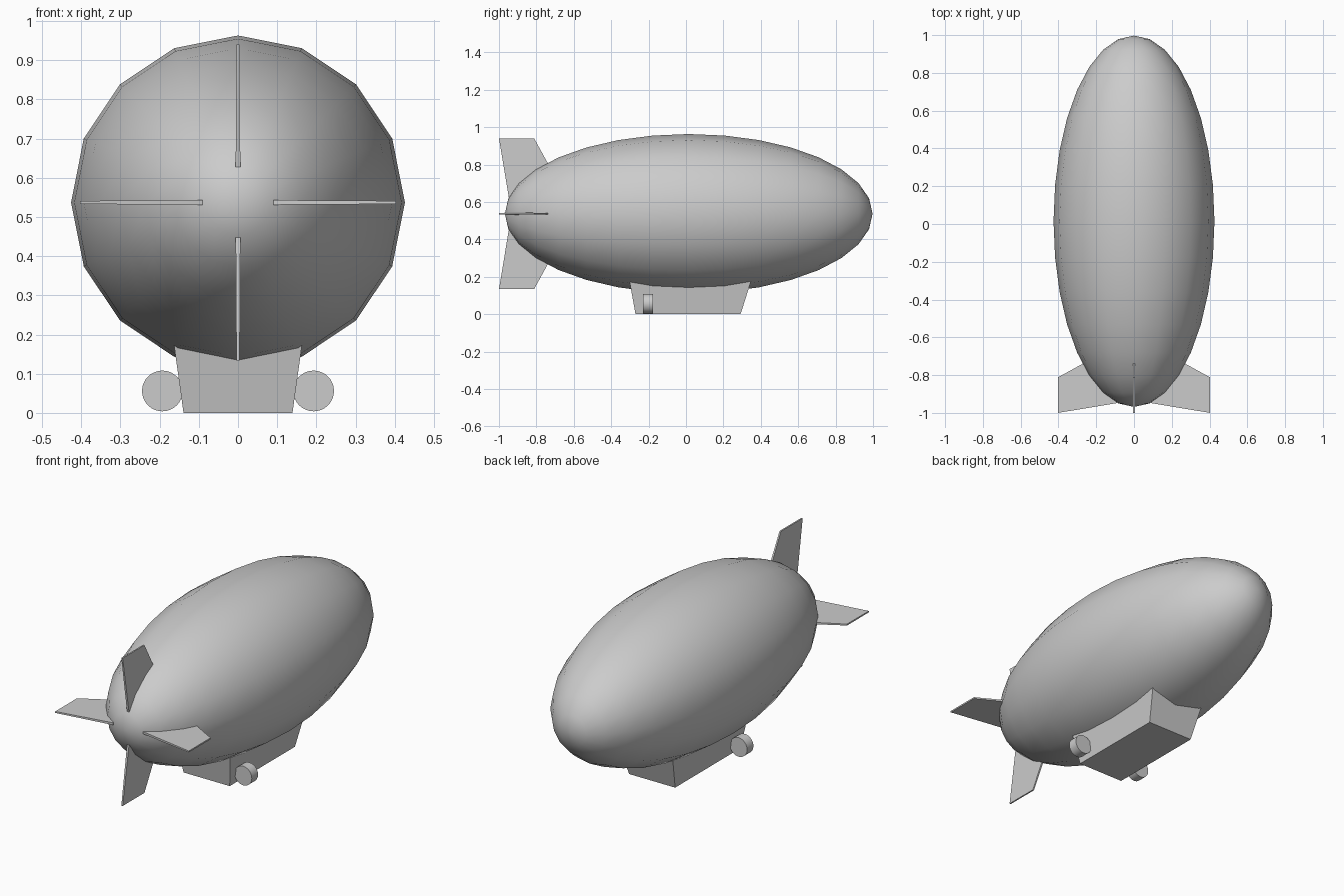
import bpy, bmesh, math
from mathutils import Matrix, Vector

if "Cube" in bpy.data.objects:
    bpy.data.objects.remove(bpy.data.objects["Cube"])

CZ = 0.537  # height of the envelope axis


def finish(name, bm, smooth=False):
    bmesh.ops.recalc_face_normals(bm, faces=bm.faces)
    for f in bm.faces:
        f.smooth = smooth
    mesh = bpy.data.meshes.new(name)
    bm.to_mesh(mesh)
    bm.free()
    ob = bpy.data.objects.new(name, mesh)
    bpy.context.collection.objects.link(ob)
    return ob


def loft(bm, lower, upper):
    """Closed solid between two matching outlines."""
    a = [bm.verts.new(p) for p in lower]
    b = [bm.verts.new(p) for p in upper]
    n = len(a)
    bm.faces.new(a)
    bm.faces.new(b)
    for i in range(n):
        j = (i + 1) % n
        bm.faces.new((a[i], a[j], b[j], b[i]))


# Envelope: stretched sphere with its poles at nose and tail
bm = bmesh.new()
bmesh.ops.create_uvsphere(bm, u_segments=16, v_segments=16, radius=1)
bmesh.ops.transform(bm, verts=bm.verts, matrix=(
    Matrix.Translation((0, 0.0145, CZ))
    @ Matrix.Diagonal((0.426, 0.983, 0.426, 1))
    @ Matrix.Rotation(math.pi / 2, 4, 'X')))
finish("envelope", bm, smooth=True)


# Tail fins: tapered slabs, root buried in the envelope
def rect(y0, y1, half, z):
    return [(-half, y0, z), (half, y0, z), (half, y1, z), (-half, y1, z)]


for i, side in enumerate(("top", "left", "bottom", "right")):
    bm = bmesh.new()
    loft(bm, rect(-0.948, -0.64, 0.006, 0.09), rect(-1.0, -0.812, 0.004, 0.403))
    bmesh.ops.transform(bm, verts=bm.verts, matrix=(
        Matrix.Translation((0, 0, CZ)) @ Matrix.Rotation(-i * math.pi / 2, 4, 'Y')))
    finish(side + "_fin", bm)


# Gondola: flared box running up into the envelope
def plan(hx, y0, y1, z):
    return [(-hx, y0, z), (hx, y0, z), (hx, y1, z), (-hx, y1, z)]


bm = bmesh.new()
loft(bm, plan(0.139, -0.27, 0.292, 0), plan(0.167, -0.306, 0.355, 0.2))
finish("gondola", bm)

# Engines: short drums on either side of the gondola
for side, sx in (("left", -1), ("right", 1)):
    bpy.ops.mesh.primitive_cylinder_add(
        vertices=32, radius=0.052, depth=0.054,
        location=(sx * 0.193, -0.204, 0.056), rotation=(math.pi / 2, 0, 0))
    bpy.context.object.name = side + "_engine"
    bpy.ops.object.shade_smooth_by_angle()
